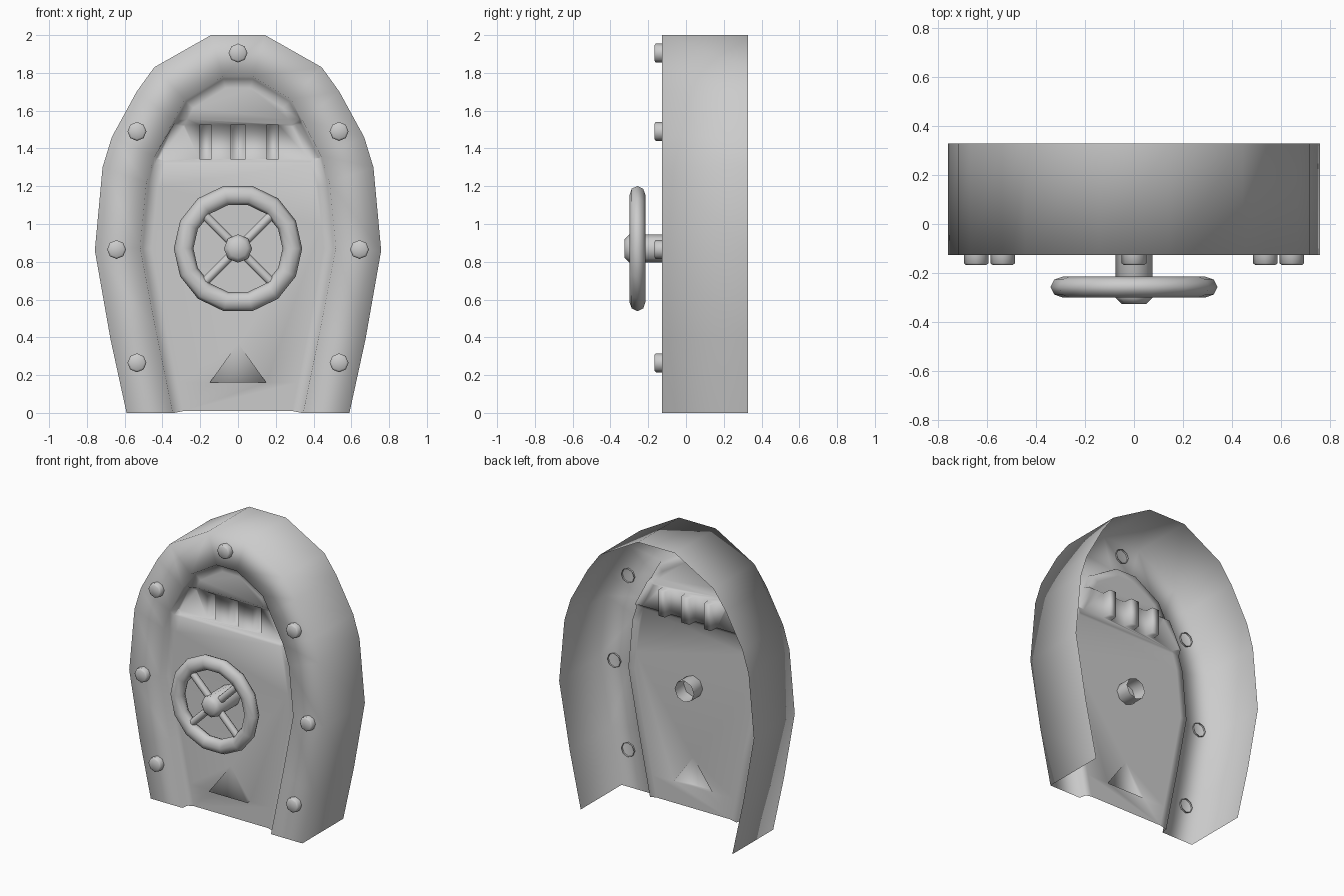
import bpy
import bmesh
import math
from mathutils import Vector, Matrix

cube = bpy.data.objects.get("Cube")
if cube:
    bpy.data.objects.remove(cube, do_unlink=True)

FRONT, BACK, PANEL = -0.127, 0.328, -0.08
CENTRE = Vector((0, -0.257, 0.87))

grey = bpy.data.materials.new("plain grey")
grey.use_nodes = True
grey.diffuse_color = (0.6, 0.6, 0.6, 1)
grey.node_tree.nodes["Principled BSDF"].inputs["Base Color"].default_value = (0.6, 0.6, 0.6, 1)


def finish(name, bm, angle=None):
    """Turn a bmesh into a smooth grey object."""
    mesh = bpy.data.meshes.new(name)
    bm.to_mesh(mesh)
    bm.free()
    obj = bpy.data.objects.new(name, mesh)
    bpy.context.collection.objects.link(obj)
    mesh.materials.append(grey)
    mesh.shade_smooth()
    if angle:
        bpy.ops.object.select_all(action='DESELECT')
        obj.select_set(True)
        bpy.context.view_layer.objects.active = obj
        bpy.ops.object.shade_smooth_by_angle(angle=math.radians(angle))


def lathe(name, profile, x, z, sides=8):
    """Revolve (radius, y) points around an axis along y."""
    bm = bmesh.new()
    verts = [bm.verts.new((x + r, y, z)) for r, y in profile]
    edges = [bm.edges.new(pair) for pair in zip(verts, verts[1:])]
    bmesh.ops.spin(bm, geom=verts + edges, cent=(x, 0, z), axis=(0, 1, 0),
                   angle=math.tau, steps=sides)
    bmesh.ops.remove_doubles(bm, verts=bm.verts[:], dist=0.0005)
    bmesh.ops.recalc_face_normals(bm, faces=bm.faces[:])
    finish(name, bm, 60)


# Arched outlines, right half from the ground up
outer = [(0.59, 0), (0.675, 0.39), (0.758, 0.86), (0.717, 1.3),
         (0.668, 1.46), (0.537, 1.7), (0.443, 1.83), (0.143, 2.0)]
inner = [(0.345, 0), (0.435, 0.44), (0.518, 0.875), (0.485, 1.22),
         (0.44, 1.36), (0.34, 1.55), (0.28, 1.66), (0.08, 1.78)]
recess = [(x * 0.975, z * 0.993) for x, z in inner]

# Hollow frame with the recessed door panel
bm = bmesh.new()
tag = bm.faces.layers.int.new("panel")


def arch(half, y):
    full = half + [(-x, z) for x, z in reversed(half)]
    return [bm.verts.new((x, y, z)) for x, z in full]


loops = [arch(outer, BACK), arch(outer, FRONT), arch(inner, FRONT), arch(recess, PANEL)]
for a, b in zip(loops, loops[1:]):
    for i in range(len(a) - 1):
        bm.faces.new((a[i], a[i + 1], b[i + 1], b[i]))
panel = bm.faces.new(loops[-1])
panel[tag] = 1
bmesh.ops.recalc_face_normals(bm, faces=bm.faces[:])
if panel.normal.y > 0:
    bmesh.ops.reverse_faces(bm, faces=bm.faces[:])
rim = bmesh.ops.inset_region(bm, faces=[panel], thickness=0.05, use_boundary=False)
for f in rim["faces"]:
    f[tag] = 1


def cut(point, normal, low, high):
    """Slice the panel faces whose centres lie between two heights."""
    faces = [f for f in bm.faces if f[tag] and low < f.calc_center_median().z < high]
    geom = set(faces)
    for f in faces:
        geom.update(f.edges)
        geom.update(f.verts)
    bmesh.ops.bisect_plane(bm, geom=list(geom), dist=0.0001, plane_co=point, plane_no=normal)


# Recessed band across the top of the panel
for height in (1.315, 1.345, 1.525, 1.555):
    cut((0, 0, height), (0, 0, 1), -1, 3)
slots = [(-0.205, -0.14), (-0.04, 0.04), (0.15, 0.215)]
for x in [edge for slot in slots for edge in slot]:
    cut((x, 0, 0), (1, 0, 0), 1.35, 1.52)

# Triangle cut near the foot of the panel
apex, half_base, base = 0.37, 0.15, 0.16
cut((0, 0, base), (0, 0, 1), -1, 1.3)
for side in (-1, 1):
    cut((0, 0, apex), (side * (apex - base), 0, half_base), base, 1.3)

for v in bm.verts:
    if 1.34 < v.co.z < 1.53 and any(f[tag] for f in v.link_faces):
        v.co.y += 0.03

# Three slots pushed back through the band
for low, high in slots:
    middle = (low + high) / 2
    face = [f for f in bm.faces if f[tag] and 1.36 < f.calc_center_median().z < 1.51
            and abs(f.calc_center_median().x - middle) < 0.01]
    for f in bmesh.ops.extrude_discrete_faces(bm, faces=face)["faces"]:
        f[tag] = 0
        for v in f.verts:
            v.co.x = middle + (v.co.x - middle) * 0.8
            v.co.y += 0.06

# Raised wedge from the triangle
wedge = [f for f in bm.faces if f[tag] and len(f.verts) == 3
         and abs(f.calc_center_median().x) < 0.01 and base < f.calc_center_median().z < apex]
for f in bmesh.ops.extrude_discrete_faces(bm, faces=wedge)["faces"]:
    for v in f.verts:
        if v.co.z < base + 0.01:
            v.co.y -= 0.03
bmesh.ops.remove_doubles(bm, verts=bm.verts[:], dist=0.0005)
finish("door_frame_and_panel", bm)

# Bolts around the frame
bolt = [(0.05, -0.115), (0.05, -0.16), (0.04, -0.168), (0, -0.168)]
lathe("bolt_top", bolt, 0, 1.905)
for label, x, z in (("upper", 0.535, 1.49), ("middle", 0.643, 0.865), ("lower", 0.535, 0.265)):
    for side, sign in (("left", 1), ("right", -1)):
        lathe(f"bolt_{label}_{side}", bolt, sign * x, z)

# Hub of the hand wheel, running through the panel
lathe("wheel_hub", [(0.075, 0.02), (0.075, -0.3), (0.05, -0.325), (0, -0.325)], 0, CENTRE.z)

# Hand wheel rim
bpy.ops.mesh.primitive_torus_add(major_segments=14, minor_segments=8,
                                 major_radius=0.288, minor_radius=0.052,
                                 location=CENTRE, rotation=(math.pi / 2, 0, 0))
ring = bpy.context.object
ring.name = "wheel_rim"
ring.scale.z = 0.83
ring.data.materials.append(grey)
ring.data.shade_smooth()

# Crossed spokes
for name, angle in (("spoke_rising", 45), ("spoke_falling", -45)):
    bm = bmesh.new()
    place = Matrix.Translation(CENTRE) @ Matrix.Rotation(math.radians(angle), 4, 'Y')
    bmesh.ops.create_cone(bm, cap_ends=True, segments=8, radius1=0.024, radius2=0.024,
                          depth=0.52, matrix=place)
    finish(name, bm, 60)
